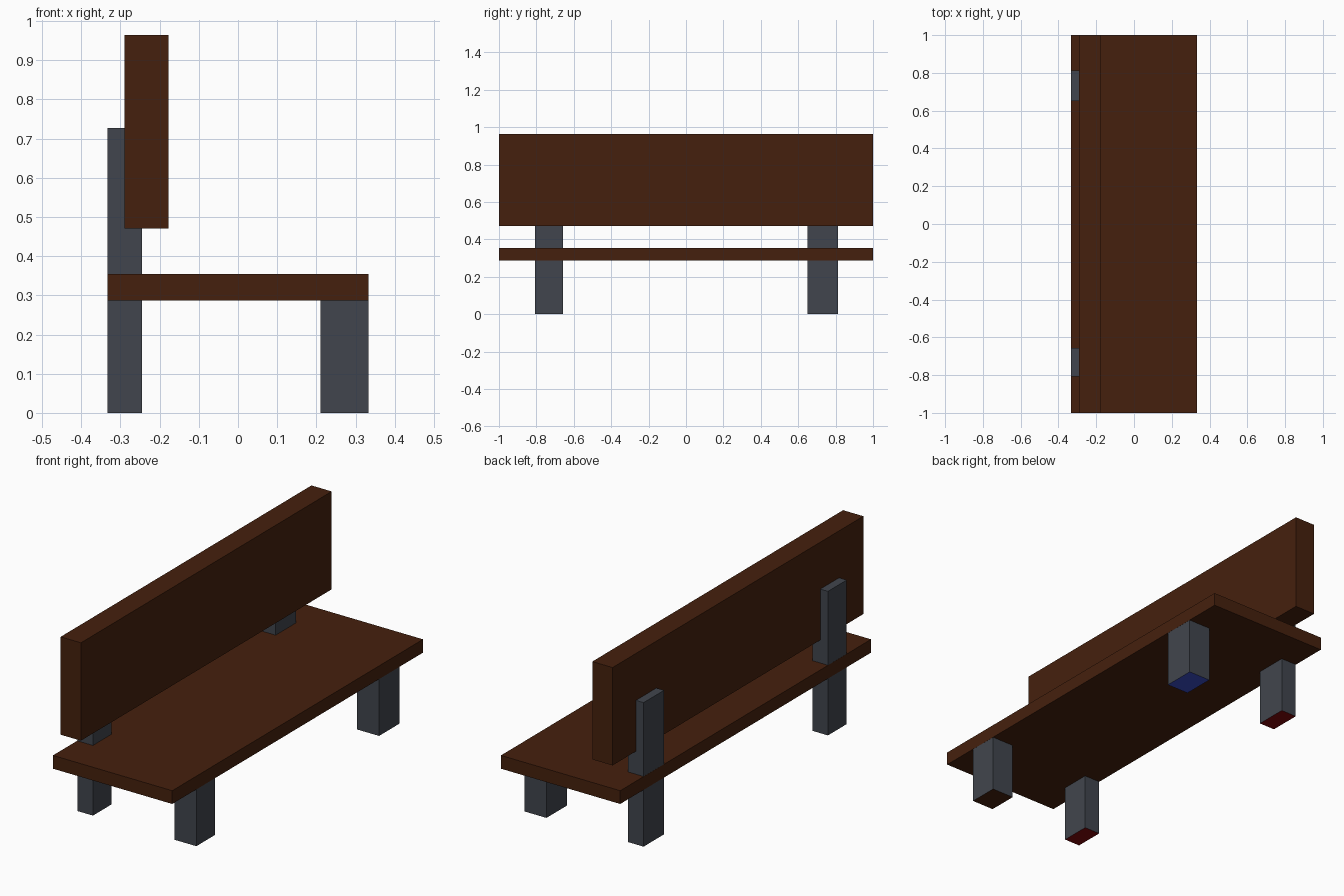
import bpy

if "Cube" in bpy.data.objects:
    bpy.data.objects.remove(bpy.data.objects["Cube"])


def material(name, rgb):
    m = bpy.data.materials.new(name)
    m.diffuse_color = (*rgb, 1.0)
    m.use_nodes = True
    m.node_tree.nodes["Principled BSDF"].inputs["Base Color"].default_value = m.diffuse_color
    return m


wood = material("dark_wood", (0.060, 0.0144, 0.0040))
metal = material("slate_grey", (0.053, 0.060, 0.075))
blue = material("blue_foot", (0.045, 0.075, 0.58))
red = material("red_foot", (0.22, 0.002, 0.003))


def box(name, x, y, z, mat, foot=None):
    """Box from (min, max) ranges; foot recolours the underside."""
    bpy.ops.mesh.primitive_cube_add(size=1)
    ob = bpy.context.object
    ob.name = name
    for v in ob.data.vertices:
        v.co = [lo + (c + 0.5) * (hi - lo) for c, (lo, hi) in zip(v.co, (x, y, z))]
    ob.data.update()
    ob.data.materials.append(mat)
    if foot:
        ob.data.materials.append(foot)
        for p in ob.data.polygons:
            if p.normal.z < -0.5:
                p.material_index = 1
    return ob


# Seat plank and backrest
box("seat", (-0.333, 0.333), (-1, 1), (0.287, 0.354), wood)
box("backrest", (-0.29, -0.177), (-1, 1), (0.47, 0.964), wood)

# Legs: near pair and far pair, each with a short front leg and a tall back post
for side, y, front_foot in (("near", (-0.807, -0.657), wood),
                            ("far", (0.65, 0.813), blue)):
    box(f"{side}_front_leg", (0.21, 0.3325), y, (0, 0.287), metal, front_foot)
    box(f"{side}_back_post", (-0.3325, -0.245), y, (0, 0.727), metal, red)
